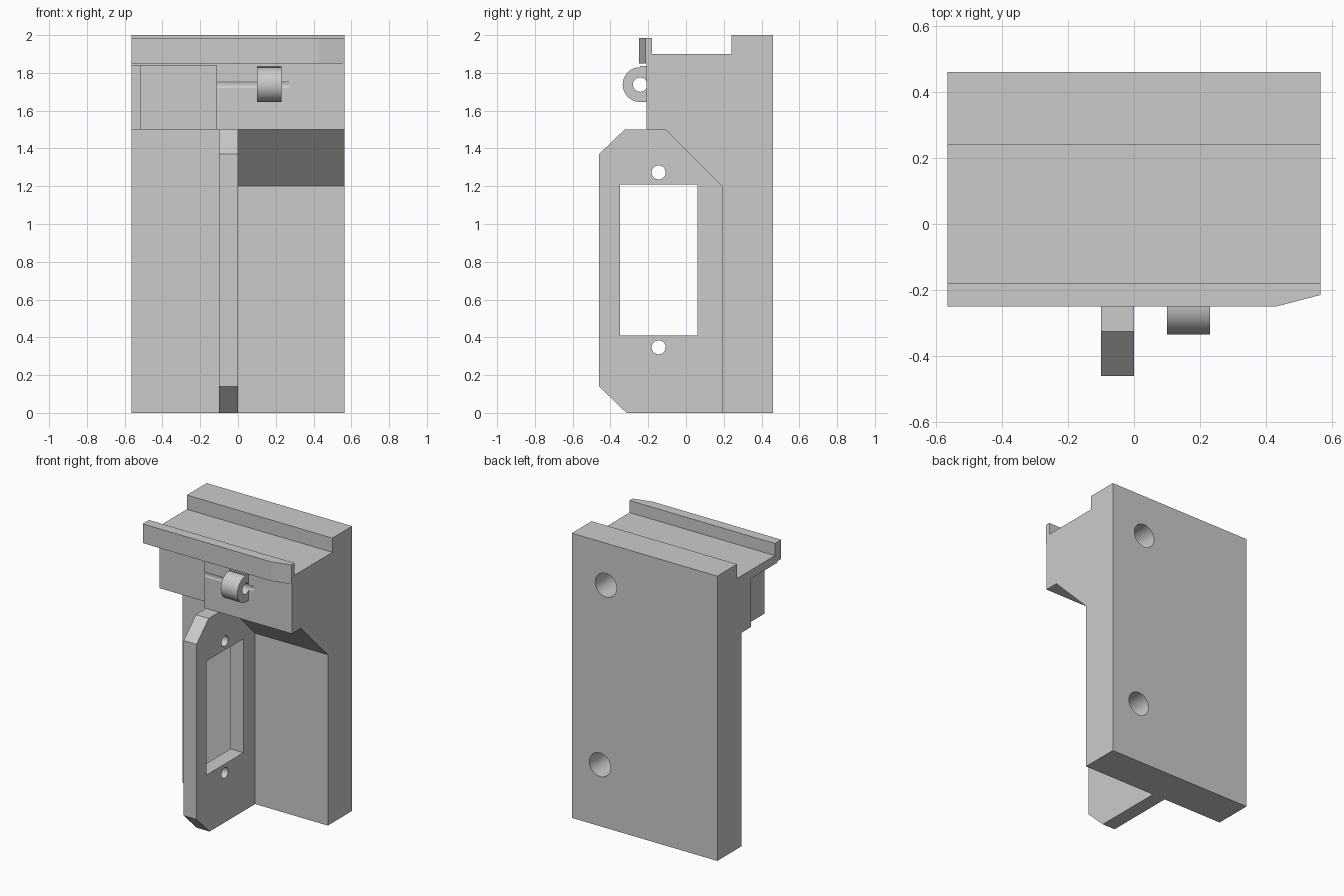
import bpy, bmesh, math
from mathutils import Vector

cube = bpy.data.objects.get("Cube")
if cube:
    bpy.data.objects.remove(cube, do_unlink=True)

grey = bpy.data.materials.new("light_grey")
grey.use_nodes = True
colour = (0.6, 0.6, 0.6, 1)
grey.diffuse_color = colour
grey.node_tree.nodes["Principled BSDF"].inputs["Base Color"].default_value = colour

HALF = 0.565      # half the width of the body
BACK = 0.46       # rear face
PLATE = 0.19      # front face of the back plate
FRONT = -0.21     # front face of the head


def prism(name, outline, lo, hi, axis="x"):
    """Extrude a 2D outline along x (outline in y, z), y (x, z) or z (x, y)."""
    place = {"x": lambda a, b, t: (t, a, b),
             "y": lambda a, b, t: (a, t, b),
             "z": lambda a, b, t: (a, b, t)}[axis]
    bm = bmesh.new()
    face = bm.faces.new([bm.verts.new(place(a, b, lo)) for a, b in outline])
    geom = bmesh.ops.extrude_face_region(bm, geom=[face])["geom"]
    moved = [v for v in geom if isinstance(v, bmesh.types.BMVert)]
    bmesh.ops.translate(bm, verts=moved, vec=Vector(place(0, 0, hi - lo)))
    bmesh.ops.recalc_face_normals(bm, faces=bm.faces)
    mesh = bpy.data.meshes.new(name)
    bm.to_mesh(mesh)
    bm.free()
    mesh.materials.append(grey)
    obj = bpy.data.objects.new(name, mesh)
    bpy.context.collection.objects.link(obj)
    return obj


def arc(a, b, radius, start=0, end=360, steps=40):
    count = steps if end - start == 360 else steps + 1
    angles = [math.radians(start + (end - start) * i / steps) for i in range(count)]
    return [(a + radius * math.cos(t), b + radius * math.sin(t)) for t in angles]


def rect(a0, a1, b0, b1):
    return [(a0, b0), (a1, b0), (a1, b1), (a0, b1)]


def cut(obj, cutters):
    """Subtract the cutters, then apply and remove them."""
    bpy.context.view_layer.objects.active = obj
    for cutter in cutters:
        cutter.hide_render = True
        mod = obj.modifiers.new("cut", "BOOLEAN")
        mod.operation, mod.solver, mod.object = "DIFFERENCE", "EXACT", cutter
        bpy.ops.object.modifier_apply(modifier=mod.name)
        bpy.data.objects.remove(cutter, do_unlink=True)


def smooth(obj):
    bpy.ops.object.select_all(action="DESELECT")
    obj.select_set(True)
    bpy.context.view_layer.objects.active = obj
    bpy.ops.object.shade_smooth_by_angle(angle=math.radians(30))


def pin_hole(lo, hi):
    return prism("pin_cutter", arc(-0.243, 1.738, 0.038), lo, hi)


# Back plate with the overhanging head and the top channel
body = prism("body", [
    (PLATE, 0), (BACK, 0), (BACK, 2), (0.24, 2), (0.24, 1.9), (-0.18, 1.9),
    (-0.18, 1.85), (FRONT, 1.85), (FRONT, 1.5), (PLATE, 1.5)], -HALF, HALF)
cut(body, [
    # Stepped recess in the head
    prism("recess_cutter", rect(-0.4, -0.13, 1.4, 1.84), -0.7, -0.115),
    prism("side_recess_cutter", rect(-0.4, 0.083, 1.4, 1.84), -0.7, -0.52),
    # Blind mounting holes in the rear
    prism("upper_hole_cutter", arc(0.30, 1.705, 0.083), 0.26, 0.6, "y"),
    prism("lower_hole_cutter", arc(0.346, 0.432, 0.083), 0.26, 0.6, "y"),
    # Shallow groove behind the hinge pin
    pin_hole(-0.2, 0.27),
])
smooth(body)

# Sloped support under one half of the head
prism("sloped_support", [(PLATE, 1.2), (PLATE, 1.5), (-0.11, 1.5)], 0, HALF)

# Front lip of the channel, with one tapered end
prism("channel_lip", [
    (-HALF, -0.25), (0.43, -0.25), (HALF, -0.215), (HALF, -0.18),
    (-HALF, -0.18)], 1.85, 1.985, "z")

# Upright bracket with a window and two screw holes
bracket = prism("bracket", [
    (PLATE, 0), (PLATE, 1.5), (-0.325, 1.5), (-0.46, 1.37),
    (-0.46, 0.14), (-0.315, 0)], -0.1, 0)
cut(bracket, [prism("window_cutter", rect(-0.35, 0.06, 0.41, 1.21), -0.2, 0.1)]
    + [prism("screw_cutter", arc(-0.145, z, 0.037), -0.2, 0.1)
       for z in (0.347, 1.273)])
smooth(bracket)

# Rounded hinge lug on the front of the head
lug = prism("hinge_lug", arc(-0.243, 1.738, 0.092, 90, 270)
            + [(FRONT, 1.646), (FRONT, 1.837), (-0.243, 1.837)], 0.1, 0.23)
cut(lug, [pin_hole(0, 0.3)])
smooth(lug)
